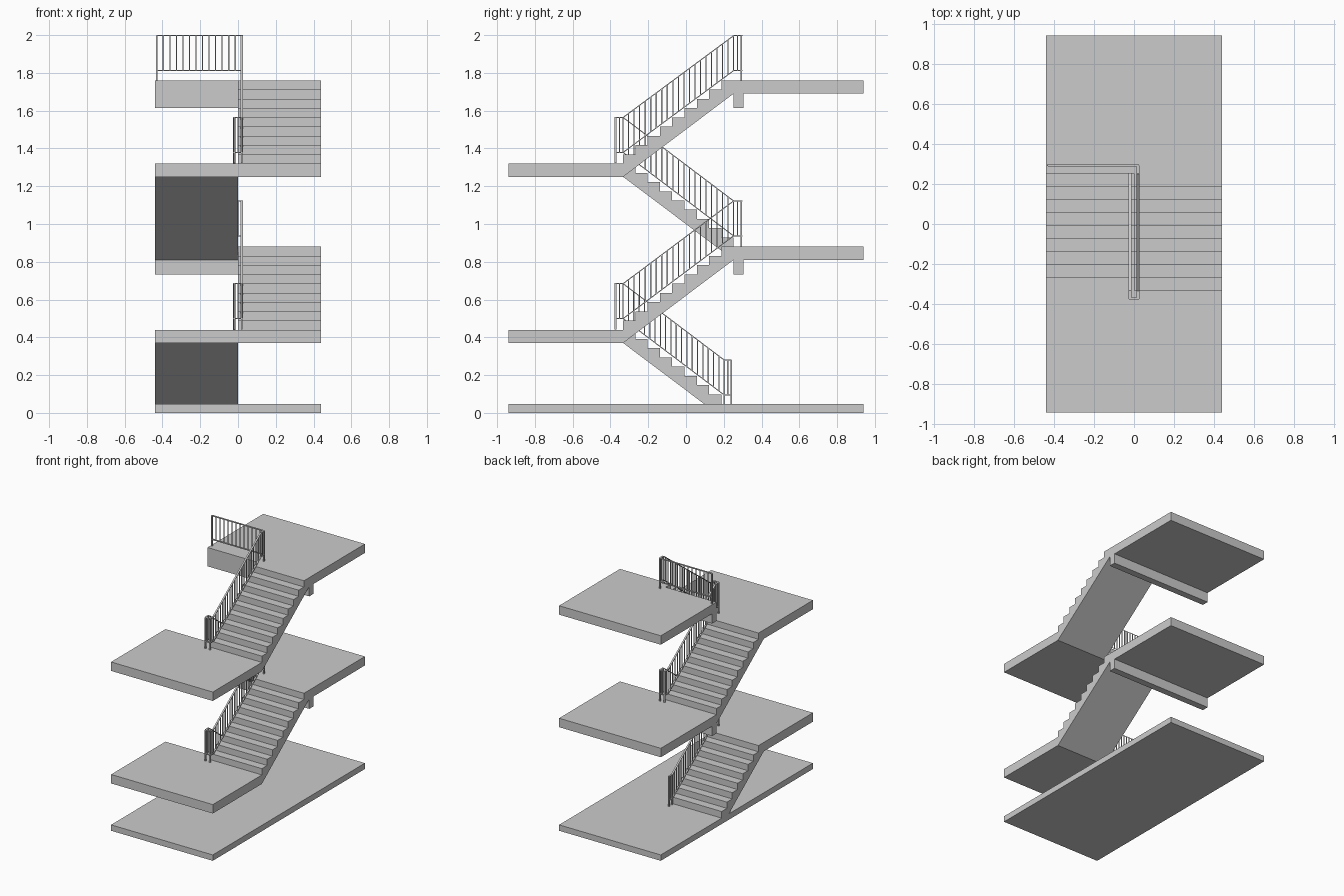
import bpy, bmesh
from mathutils import Vector

if "Cube" in bpy.data.objects:
    bpy.data.objects.remove(bpy.data.objects["Cube"])

TREAD, RISE, THICK = 0.065, 0.44 / 9, 0.07
EDGE_F, EDGE_B, W = -0.333, 0.252, 0.44


def finish(name, bm):
    bmesh.ops.recalc_face_normals(bm, faces=bm.faces[:])
    me = bpy.data.meshes.new(name)
    bm.to_mesh(me)
    bm.free()
    ob = bpy.data.objects.new(name, me)
    bpy.context.collection.objects.link(ob)
    return ob


def extrude_x(name, profile, x0, x1):
    """Extrude a (y, z) outline along x."""
    bm = bmesh.new()
    face = bm.faces.new([bm.verts.new((x0, y, z)) for y, z in profile])
    geo = bmesh.ops.extrude_face_region(bm, geom=[face])["geom"]
    bmesh.ops.translate(bm, vec=(x1 - x0, 0, 0),
                        verts=[v for v in geo if isinstance(v, bmesh.types.BMVert)])
    return finish(name, bm)


def slab(name, y0, y1, z0, z1):
    extrude_x(name, [(y0, z0), (y1, z0), (y1, z1), (y0, z1)], -W, W)


def flight(name, y0, z0, s, n, x0, x1, floor=None):
    pts = [(y0, z0 if floor is None else floor)]
    for i in range(n):
        z = z0 + (i + 1) * RISE
        pts += [(y0 + s * i * TREAD, z), (y0 + s * (i + 1) * TREAD, z)]
    ye, ze = pts[-1]
    pts.append((ye, ze - THICK))
    if floor is None:
        pts.append((y0, z0 - THICK))
    else:
        pts.append((ye - s * (ze - THICK - floor) * TREAD / RISE, floor))
    extrude_x(name, pts, x0, x1)


def bar(bm, p, q, w, h):
    """Rectangular bar from p to q."""
    p, q = Vector(p), Vector(q)
    d = (q - p).normalized()
    side = Vector((1, 0, 0)) if abs(d.z) > 0.99 else d.cross(Vector((0, 0, 1))).normalized()
    up = side.cross(d)
    rings = [[bm.verts.new(c + side * a * w / 2 + up * b * h / 2)
              for a, b in ((-1, -1), (1, -1), (1, 1), (-1, 1))] for c in (p, q)]
    bm.faces.new(rings[0])
    bm.faces.new(rings[1])
    for i in range(4):
        j = (i + 1) % 4
        bm.faces.new((rings[0][i], rings[0][j], rings[1][j], rings[1][i]))


# Floors, landings and edge beams
slab("ground_slab", -0.94, 0.94, 0, 0.046)
for k in range(2):
    z = 0.44 + 0.88 * k
    slab(f"front_landing_{k + 1}", -0.94, EDGE_F, z - THICK, z)
    z += 0.44
    y0, y1, y2 = EDGE_B, 0.305, 0.94
    extrude_x(f"back_floor_{k + 1}", [(y0, z), (y0, z - 0.147), (y1, z - 0.147), (y1, z - THICK),
                                      (y2, z - THICK), (y2, z)], -W, W)

# Stair flights, alternating sides
flight("flight_1", EDGE_F + 8 * TREAD, 0.44 - 8 * RISE, -1, 8, -W, 0, floor=0.045)
flight("flight_2", EDGE_F, 0.44, 1, 9, 0, W)
flight("flight_3", EDGE_B, 0.88, -1, 9, -W, 0)
flight("flight_4", EDGE_F, 1.32, 1, 9, 0, W)

# Railing path: top rail points winding up the stairwell
X, YF, YB = 0.02, -0.373, 0.293
path = [(-X, 0.24, 0.28), (-X, 0.202, 0.28)]
posts = [(-X, 0.24, 0.28), (-X, 0.202, 0.28)]
for k in range(2):
    z = 0.684 + 0.88 * k
    zb = z + 0.44 - 0.002 * 1
    path += [(-X, EDGE_F, z), (-X, YF, z), (X, YF, z), (X, EDGE_F, z), (X, EDGE_B, zb), (X, YB, zb)]
    posts += [(-X, YF, z), (X, YF, z), (X, YB, zb)]
    if k == 0:
        path += [(-X, YB, zb), (-X, EDGE_B, zb)]
        posts.append((-X, YB, zb))
path.append((-0.43, YB, path[-1][2]))
posts.append(path[-1])
path = [Vector((x, y, min(z, 1.997))) for x, y, z in path]

DROP = Vector((0, 0, -0.185))
rails, balusters = bmesh.new(), bmesh.new()
for p, q in zip(path, path[1:]):
    for off in (Vector(), DROP):
        bar(rails, p + off, q + off, 0.013, 0.005)
    n = max(1, round((q - p).length / 0.036))
    if (q - p).length < 0.06:
        n = 2
    for i in range(n):
        c = p.lerp(q, i / n)
        bar(balusters, c, c + DROP, 0.006, 0.006)
finish("handrails", rails)
finish("balusters", balusters)

# Posts standing on the floors
bm = bmesh.new()
for p in posts:
    p = Vector((p[0], p[1], min(p[2], 1.997)))
    bar(bm, p, p - Vector((0, 0, 0.242)), 0.009, 0.009)
finish("railing_posts", bm)
